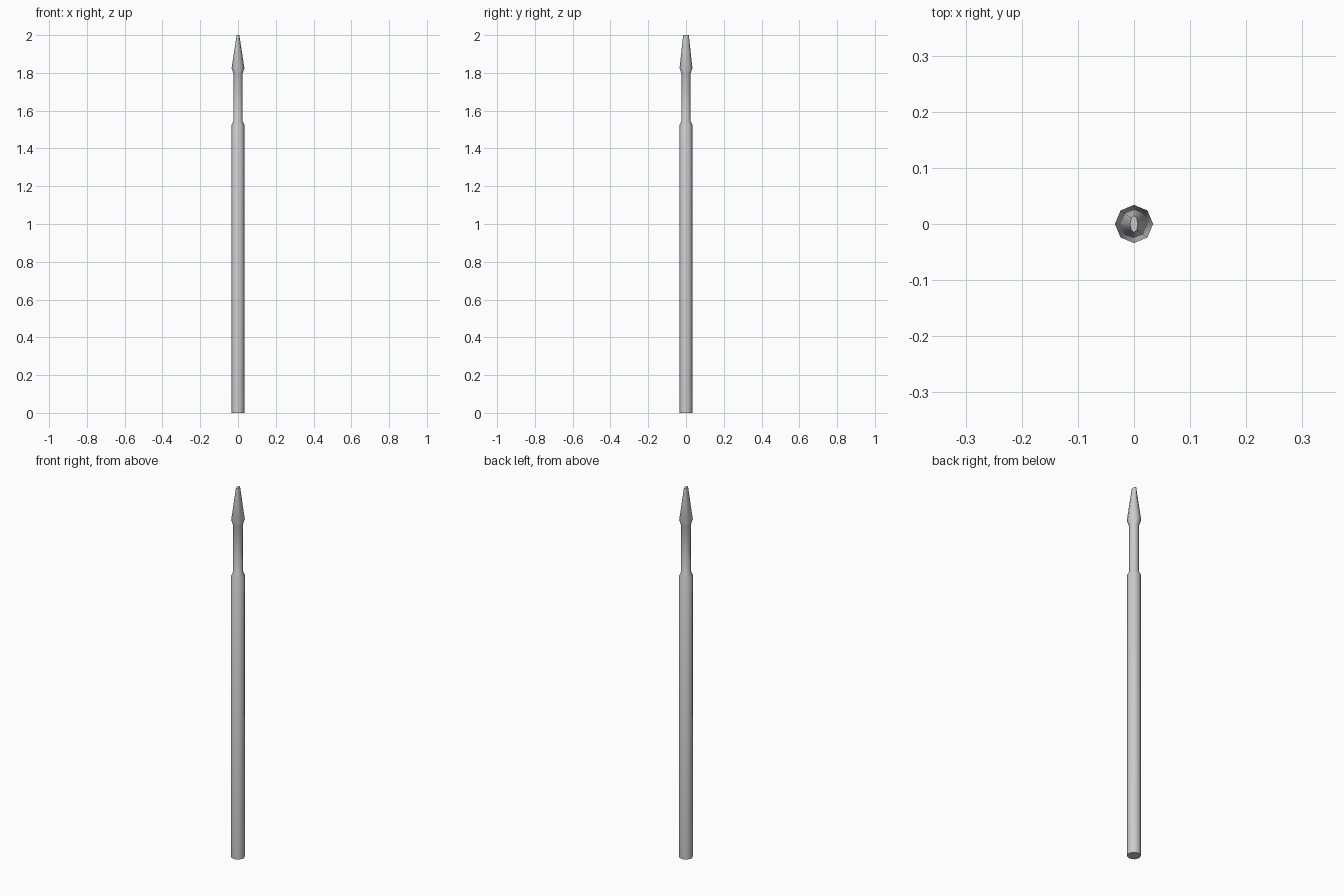
import bpy, bmesh, math

if "Cube" in bpy.data.objects:
    bpy.data.objects.remove(bpy.data.objects["Cube"])

SIDES = 8

# Cross-sections from butt to tip: height, x radius, y radius
SECTIONS = [
    (0.00, 0.034, 0.034),   # butt of the shaft
    (1.525, 0.034, 0.034),  # top of the shaft
    (1.545, 0.024, 0.024),  # shoulder into the neck
    (1.795, 0.024, 0.024),  # top of the neck
    (1.825, 0.034, 0.034),  # widest part of the head
    (2.00, 0.007, 0.015),   # flattened tip
]

bm = bmesh.new()
rings = []
for z, rx, ry in SECTIONS:
    angles = [math.tau * i / SIDES for i in range(SIDES)]
    rings.append([bm.verts.new((rx * math.cos(a), ry * math.sin(a), z)) for a in angles])

# Side walls between neighbouring rings
for low, high in zip(rings, rings[1:]):
    for i in range(SIDES):
        j = (i + 1) % SIDES
        bm.faces.new((low[i], low[j], high[j], high[i]))

# End caps
bm.faces.new(rings[0][::-1])
bm.faces.new(rings[-1])

mesh = bpy.data.meshes.new("spear")
bm.to_mesh(mesh)
bm.free()
spear = bpy.data.objects.new("spear", mesh)
bpy.context.collection.objects.link(spear)

# Smooth sides, crisp caps
bpy.context.view_layer.objects.active = spear
spear.select_set(True)
bpy.ops.object.shade_smooth_by_angle(angle=math.radians(60))
